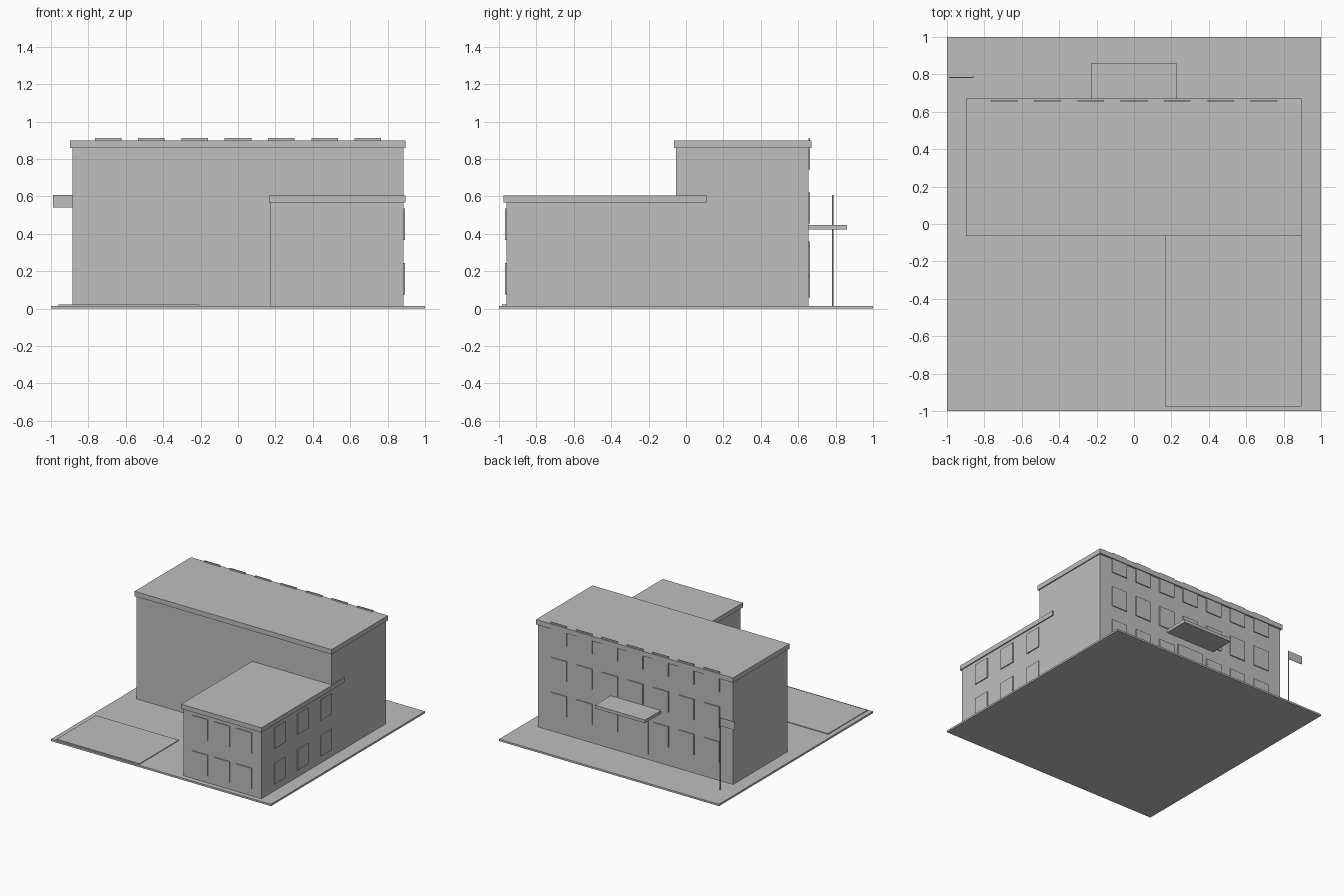
import bpy

if "Cube" in bpy.data.objects:
    bpy.data.objects.remove(bpy.data.objects["Cube"], do_unlink=True)

grey = bpy.data.materials.new("plain_grey")
grey.use_nodes = True
colour = (0.52, 0.52, 0.52, 1)
grey.diffuse_color = colour
grey.node_tree.nodes["Principled BSDF"].inputs["Base Color"].default_value = colour


def box(name, x, y, z):
    """Box from (low, high) ranges on each axis."""
    ranges = (x, y, z)
    bpy.ops.mesh.primitive_cube_add(size=1, location=[(a + b) / 2 for a, b in ranges])
    ob = bpy.context.object
    ob.name = name
    ob.scale = [b - a for a, b in ranges]
    bpy.ops.object.transform_apply(location=False, rotation=False, scale=True)
    ob.data.materials.append(grey)
    return ob


def around(centre, width):
    return (centre - width / 2, centre + width / 2)


GROUND = 0.015
BACK, SIDE, FRONT = 0.655, 0.886, -0.96
PLATE = 0.008
WIDTH = 0.142

# Site
box("ground_slab", (-1, 1), (-1, 1), (0, GROUND))
box("parking_pad", (-0.96, -0.205), (-0.985, -0.475), (GROUND, 0.021))

# Main block and wing, each with an overhanging roof slab
box("main_block", (-SIDE, SIDE), (-0.053, BACK), (GROUND, 0.86))
box("main_roof", (-0.897, 0.895), (-0.063, 0.67), (0.86, 0.9))
box("wing_block", (0.175, SIDE), (FRONT, -0.053), (GROUND, 0.567))
box("wing_roof", (0.165, 0.895), (-0.975, 0.112), (0.567, 0.605))

# Back entrance
box("entrance_canopy", (-0.23, 0.226), (BACK, 0.86), (0.422, 0.448))
box("entrance_door", (-0.12, 0.12), (BACK, BACK + PLATE), (0.06, 0.36))

# Back windows: three rows of seven, the door taking the middle of the lowest
for row, bottom in enumerate((0.168, 0.455, 0.745)):
    for col in range(-3, 4):
        if row == 0 and col == 0:
            continue
        box("back_window", around(col * 0.2315, WIDTH), (BACK, BACK + PLATE),
            (bottom, bottom + 0.167))

# Wing windows: two rows of three on the front and on the side
for bottom in (0.075, 0.367):
    rise = (bottom, bottom + 0.169)
    for i in range(3):
        box("wing_front_window", around(0.33 + 0.2 * i, WIDTH),
            (FRONT - PLATE, FRONT), rise)
        box("wing_side_window", (SIDE, SIDE + PLATE),
            around(-0.728 + 0.301 * i, WIDTH), rise)

# Flagpole and flag
bpy.ops.mesh.primitive_cylinder_add(vertices=12, radius=0.004, depth=0.608 - GROUND,
                                    location=(-0.86, 0.784, (0.608 + GROUND) / 2))
pole = bpy.context.object
pole.name = "flag_pole"
pole.data.materials.append(grey)
bpy.ops.object.shade_smooth_by_angle()
box("flag", (-0.99, -0.86), around(0.784, 0.005), (0.54, 0.607))
